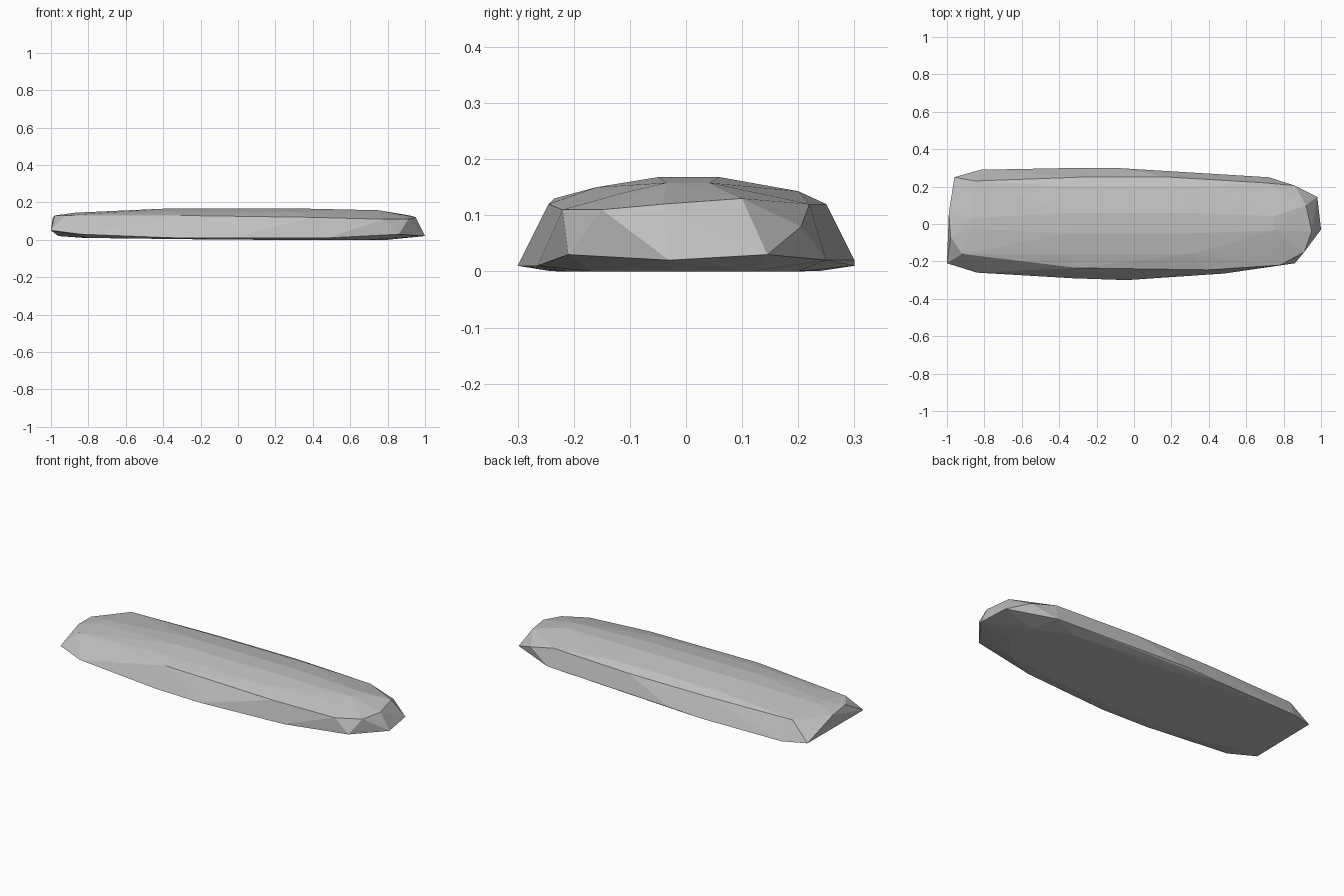
import bpy
import bmesh

cube = bpy.data.objects.get("Cube")
if cube:
    bpy.data.objects.remove(cube, do_unlink=True)


def make_material(name, colour):
    material = bpy.data.materials.new(name)
    material.use_nodes = True
    material.diffuse_color = colour
    shader = next(n for n in material.node_tree.nodes if n.type == "BSDF_PRINCIPLED")
    shader.inputs["Base Color"].default_value = colour
    shader.inputs["Roughness"].default_value = 0.8
    return material


def hull_object(name, points, material):
    """Wrap a faceted convex skin around a set of points."""
    bm = bmesh.new()
    for point in points:
        bm.verts.new(point)
    result = bmesh.ops.convex_hull(bm, input=bm.verts[:])
    inner = {v for v in result["geom_interior"] if isinstance(v, bmesh.types.BMVert)}
    inner |= {v for v in bm.verts if not v.link_faces}
    bmesh.ops.delete(bm, geom=list(inner), context="VERTS")
    bmesh.ops.recalc_face_normals(bm, faces=bm.faces[:])
    mesh = bpy.data.meshes.new(name)
    bm.to_mesh(mesh)
    bm.free()
    mesh.materials.append(material)
    stone = bpy.data.objects.new(name, mesh)
    bpy.context.collection.objects.link(stone)
    return stone


# Widest outline, just above the ground, front edge then back edge
foot_front = [(-1, -.21, .05), (-.84, -.26, .03), (-.33, -.29, .01),
              (-.04, -.3, .01), (.48, -.265, .01), (.86, -.21, .03), (1, -.03, .02)]
foot_back = [(.98, .145, .03), (.72, .25, .02), (-.1, .3, .02),
             (-.3, .3, .01), (-.82, .29, .01), (-.96, .25, .02)]
foot = foot_front + foot_back

# Shoulder ring where the steep sides meet the gently rounded top
shoulder_front = [(-.92, -.16, .13), (-.3, -.235, .13), (.4, -.245, .12),
                  (.78, -.22, .11), (.91, -.15, .11), (.95, -.04, .12)]
shoulder_back = [(.92, .1, .13), (.86, .205, .08), (.7, .22, .12), (.2, .25, .12),
                 (-.3, .25, .12), (-.85, .23, .12), (-.99, .06, .12), (-.98, -.07, .13)]
shoulder = shoulder_front + shoulder_back

# Crown: an arched section repeated along the length, lower toward the ends
arch = [(-.16, .15), (-.05, .168), (.06, .168), (.2, .143)]
stations = [(-.87, .5, .023), (-.36, 1, 0), (.3, 1, 0), (.75, .7, .01)]
crown = [(x, y * width, z - drop) for x, width, drop in stations for y, z in arch]

# Underside: the outline drawn inward to a nearly flat base
base = [(x * .8, y * .8, max(0, -x * .01)) for x, y, z in foot]

stone_grey = make_material("stone grey", (.53, .53, .53, 1))
hull_object("flat_stone", foot + shoulder + crown + base, stone_grey)
